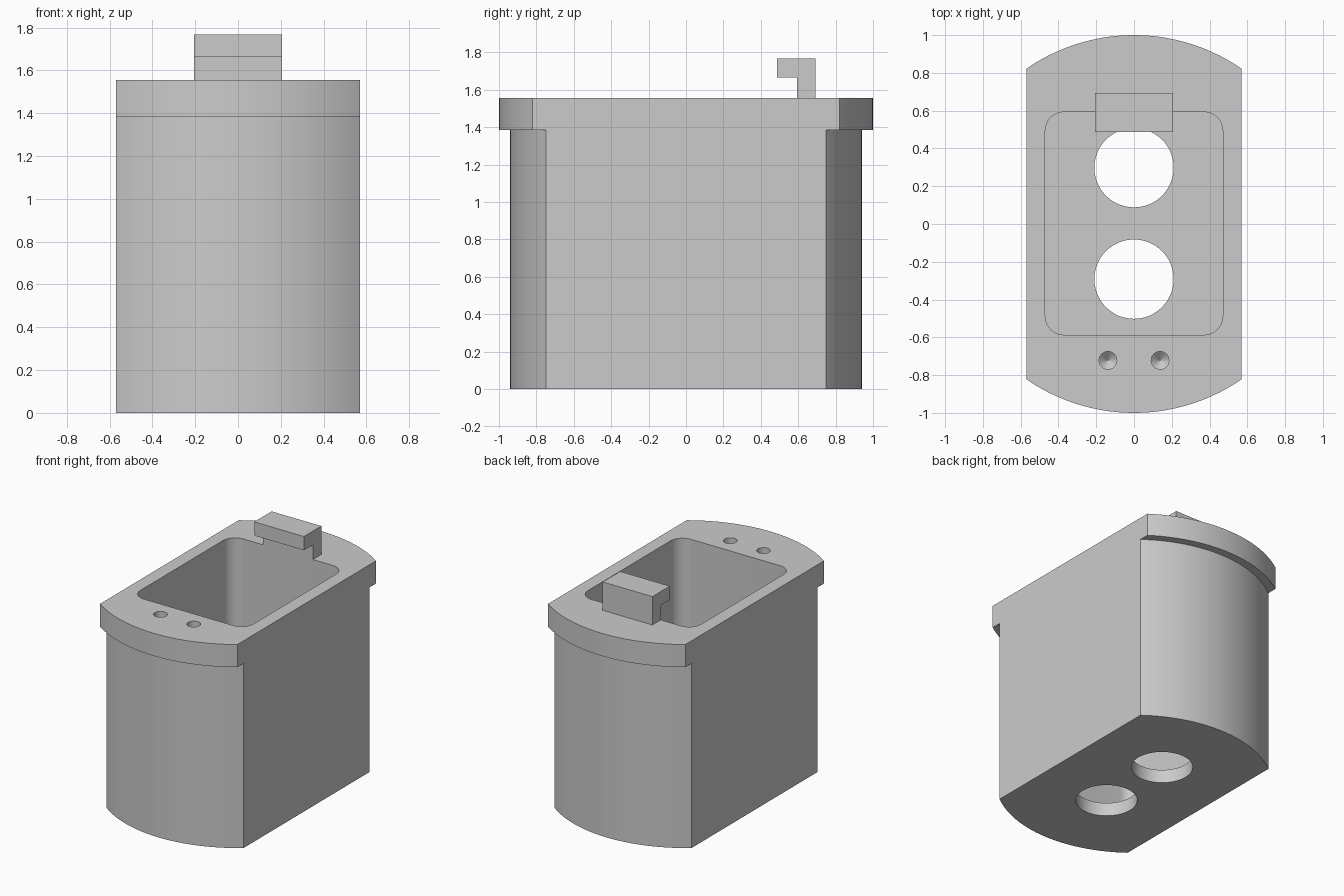
import bpy, bmesh, math

cube = bpy.data.objects.get("Cube")
if cube:
    bpy.data.objects.remove(cube, do_unlink=True)

HALF_W = 0.57
BODY_R, RIM_R = 0.94, 1.0
RIM_Z, TOP_Z, FLOOR_Z = 1.385, 1.555, 0.1
MID_Y = 0.003
SEG = 28

grey = bpy.data.materials.new("plain grey")
grey.use_nodes = True
colour = (0.6, 0.6, 0.6, 1)
grey.diffuse_color = colour
grey.node_tree.nodes["Principled BSDF"].inputs["Base Color"].default_value = colour


def finish(name, bm):
    bmesh.ops.recalc_face_normals(bm, faces=bm.faces)
    mesh = bpy.data.meshes.new(name)
    bm.to_mesh(mesh)
    bm.free()
    mesh.materials.append(grey)
    obj = bpy.data.objects.new(name, mesh)
    bpy.context.collection.objects.link(obj)
    return obj


def loft(name, rings):
    """Closed solid through rings of equal point count."""
    bm = bmesh.new()
    rows = [[bm.verts.new(p) for p in ring] for ring in rings]
    n = len(rows[0])
    for a, b in zip(rows, rows[1:]):
        for i in range(n):
            j = (i + 1) % n
            bm.faces.new((a[i], a[j], b[j], b[i]))
    bm.faces.new(rows[0])
    bm.faces.new(rows[-1])
    return finish(name, bm)


def circle(x, y, z, r, n=48):
    return [(x + r * math.cos(math.tau * i / n), y + r * math.sin(math.tau * i / n), z)
            for i in range(n)]


def rounded_rect(hx, hy, r, z, n=8):
    pts = []
    for k, (sx, sy) in enumerate(((1, 1), (-1, 1), (-1, -1), (1, -1))):
        for i in range(n + 1):
            a = math.pi / 2 * (k + i / n)
            pts.append((sx * (hx - r) + r * math.cos(a),
                        MID_Y + sy * (hy - r) + r * math.sin(a), z))
    return pts


def cut(obj, cutter):
    mod = obj.modifiers.new("cut", 'BOOLEAN')
    mod.operation = 'DIFFERENCE'
    mod.solver = 'EXACT'
    mod.object = cutter
    bpy.context.view_layer.objects.active = obj
    bpy.ops.object.modifier_apply(modifier=mod.name)
    bpy.data.objects.remove(cutter, do_unlink=True)


# Housing: curved front and back, flat sides, overhanging rim at each end
bm = bmesh.new()
rows = {}
for level, (r, z) in enumerate(((BODY_R, 0), (BODY_R, RIM_Z), (RIM_R, RIM_Z), (RIM_R, TOP_Z))):
    half = math.asin(HALF_W / r)
    for side in (-1, 1):
        angles = [half * (2 * i / SEG - 1) for i in range(SEG + 1)]
        rows[level, side] = [bm.verts.new((r * math.sin(a), side * r * math.cos(a), z))
                             for a in angles]
for side in (-1, 1):
    for level in range(3):
        a, b = rows[level, side], rows[level + 1, side]
        for i in range(SEG):
            bm.faces.new((a[i], a[i + 1], b[i + 1], b[i]))
for level in (0, 3):
    bm.faces.new(rows[level, -1] + rows[level, 1][::-1])
for end in (0, -1):
    bm.faces.new([rows[k, -1][end] for k in range(4)] +
                 [rows[k, 1][end] for k in reversed(range(4))])
housing = finish("housing", bm)

# Deep rounded cavity
cut(housing, loft("cavity_cutter",
                  [rounded_rect(0.47, 0.59, 0.1, z) for z in (FLOOR_Z, TOP_Z + 0.2)]))

# Two round holes through the floor
for s in (-1, 1):
    cut(housing, loft("floor_hole_cutter",
                      [circle(0, MID_Y + s * 0.295, z, 0.21) for z in (-0.1, FLOOR_Z + 0.1)]))

# Two small drilled holes with conical ends in the front of the rim
for s in (-1, 1):
    x, y = s * 0.138, -0.722
    cut(housing, loft("drill_cutter", [circle(x, y, TOP_Z - 0.14, 0.002, 24),
                                       circle(x, y, TOP_Z - 0.1, 0.047, 24),
                                       circle(x, y, TOP_Z + 0.1, 0.047, 24)]))

# Hooked catch at the back of the cavity
hook = [(0.593, TOP_Z), (0.693, TOP_Z), (0.693, 1.768), (0.487, 1.768),
        (0.487, 1.665), (0.593, 1.665)]
catch = loft("catch", [[(x, y, z) for y, z in hook] for x in (-0.206, 0.206)])

# Smooth curves with crisp edges
bpy.ops.object.select_all(action='DESELECT')
housing.select_set(True)
bpy.context.view_layer.objects.active = housing
bpy.ops.object.shade_smooth_by_angle(angle=math.radians(30))
